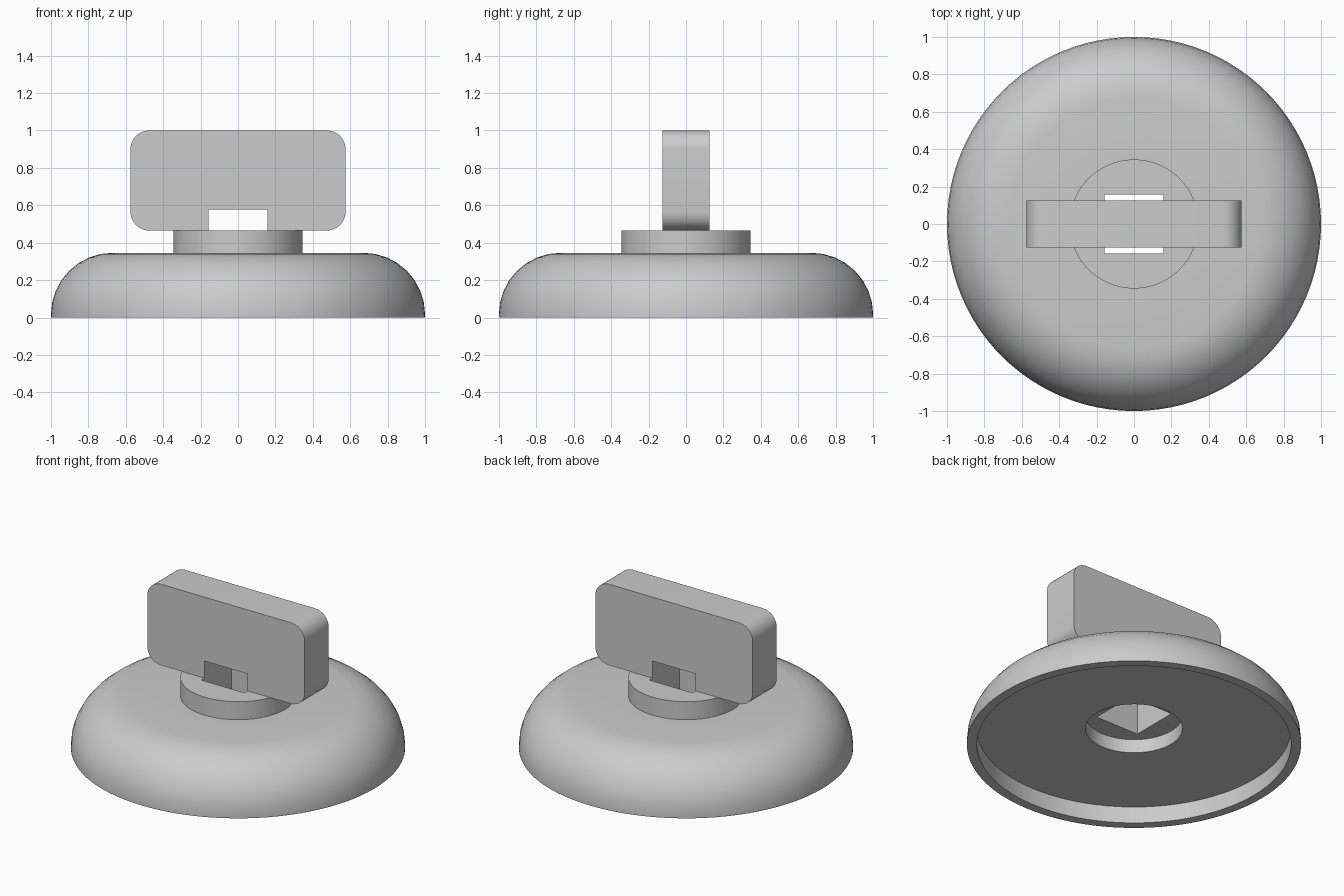
import bpy, bmesh
from math import sin, cos, pi, radians

if "Cube" in bpy.data.objects:
    bpy.data.objects.remove(bpy.data.objects["Cube"])

SEGMENTS = 96
HOLE = 0.158        # half width of the square hole
NECK_TOP = 0.465


def arc(cx, cz, r, a0, a1, steps):
    return [(cx + r * cos(radians(a0 + (a1 - a0) * i / steps)),
             cz + r * sin(radians(a0 + (a1 - a0) * i / steps))) for i in range(steps + 1)]


def finish(name, bm):
    bmesh.ops.recalc_face_normals(bm, faces=bm.faces)
    mesh = bpy.data.meshes.new(name)
    bm.to_mesh(mesh)
    bm.free()
    obj = bpy.data.objects.new(name, mesh)
    bpy.context.collection.objects.link(obj)
    return obj


def activate(obj):
    bpy.ops.object.select_all(action='DESELECT')
    obj.select_set(True)
    bpy.context.view_layer.objects.active = obj


def lathe(name, profile):
    bm = bmesh.new()
    rings = [[bm.verts.new((r * cos(2 * pi * i / SEGMENTS), r * sin(2 * pi * i / SEGMENTS), z))
              for i in range(SEGMENTS)] for r, z in profile]
    for a, b in zip(rings, rings[1:]):
        for i in range(SEGMENTS):
            j = (i + 1) % SEGMENTS
            bm.faces.new((a[i], a[j], b[j], b[i]))
    bm.faces.new(rings[0])
    bm.faces.new(rings[-1])
    return finish(name, bm)


# Domed base with hollow underside, counterbore and raised neck
profile = [(0.29, 0.2), (0.29, 0.11), (0.94, 0.11), (0.94, 0), (1, 0)]
profile += arc(0.67, 0.016, 0.33, 0, 90, 8)
profile += [(0.345, 0.346), (0.345, NECK_TOP)]
base = lathe("domed_base", profile)

# Square hole through the neck
bpy.ops.mesh.primitive_cube_add(size=1, location=(0, 0, 0.35))
cutter = bpy.context.object
cutter.name = "square_hole_cutter"
cutter.scale = (2 * HOLE, 2 * HOLE, 0.5)
cutter.hide_render = True
activate(base)
cut = base.modifiers.new("square_hole", 'BOOLEAN')
cut.operation = 'DIFFERENCE'
cut.solver = 'EXACT'
cut.object = cutter
bpy.ops.object.modifier_apply(modifier=cut.name)
bpy.data.objects.remove(cutter, do_unlink=True)

# Flat rounded handle with a notch above the hole
right = [(HOLE, 0.578), (HOLE, NECK_TOP)]
right += arc(0.475, NECK_TOP + 0.1, 0.1, -90, 0, 8) + arc(0.475, 0.9, 0.1, 0, 90, 8)
outline = right + [(-x, z) for x, z in reversed(right)]
bm = bmesh.new()
face = bm.faces.new([bm.verts.new((x, -0.125, z)) for x, z in outline])
ext = bmesh.ops.extrude_face_region(bm, geom=[face])
bmesh.ops.translate(bm, vec=(0, 0.25, 0),
                    verts=[v for v in ext["geom"] if isinstance(v, bmesh.types.BMVert)])
handle = finish("handle", bm)

for obj in (base, handle):
    activate(obj)
    bpy.ops.object.shade_smooth_by_angle(angle=radians(30))
